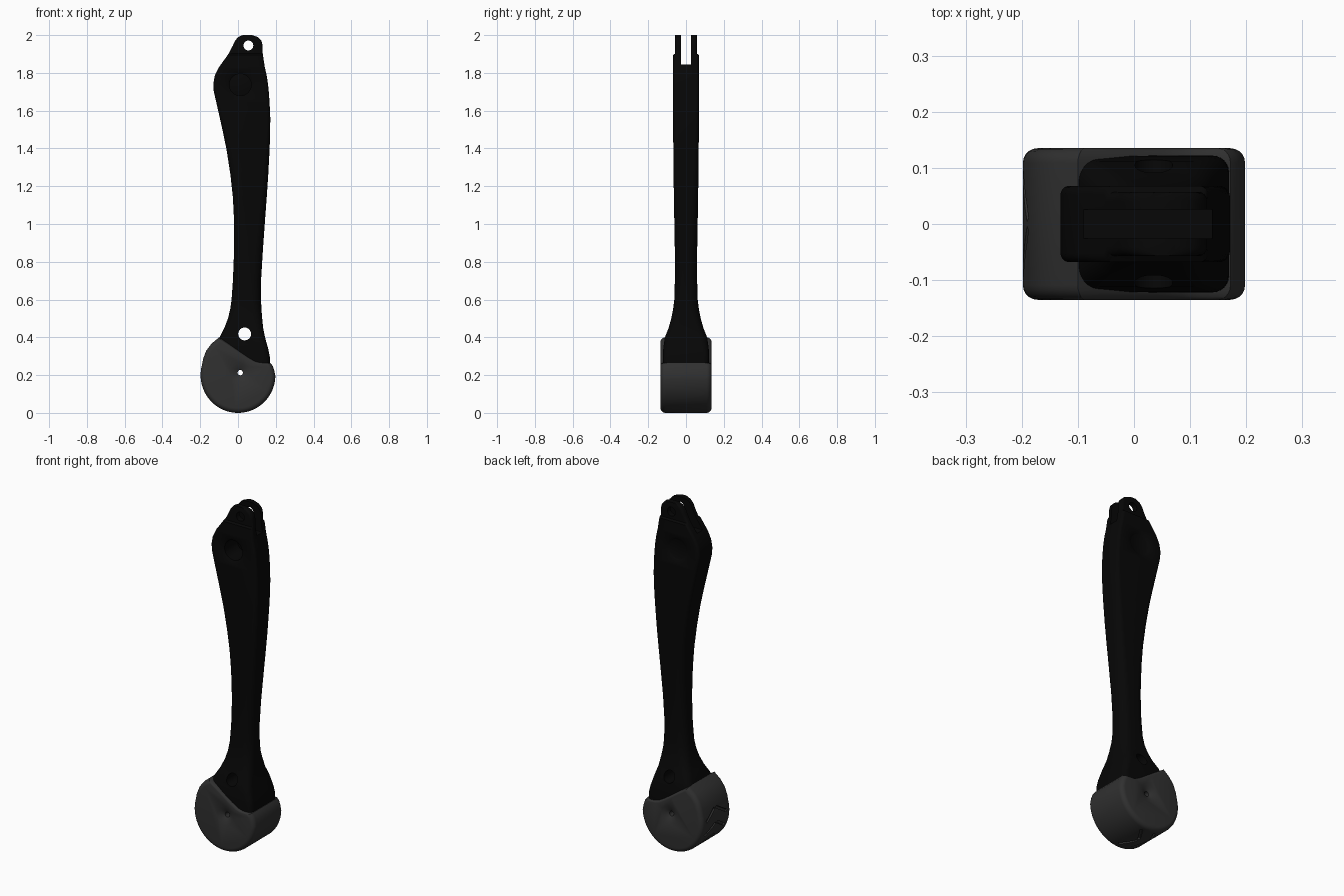
import bpy, bmesh, math
from mathutils import Matrix

if "Cube" in bpy.data.objects:
    bpy.data.objects.remove(bpy.data.objects["Cube"])


def material(name, v):
    m = bpy.data.materials.new(name)
    m.diffuse_color = (v, v, v, 1)
    m.use_nodes = True
    m.node_tree.nodes["Principled BSDF"].inputs["Base Color"].default_value = m.diffuse_color
    return m


def mesh_object(name, bm, mat=None):
    bmesh.ops.recalc_face_normals(bm, faces=bm.faces)
    me = bpy.data.meshes.new(name)
    bm.to_mesh(me)
    bm.free()
    ob = bpy.data.objects.new(name, me)
    bpy.context.collection.objects.link(ob)
    if mat:
        me.materials.append(mat)
    return ob


def loft(name, rows, mat):
    # skin between equal-length point rings, capped at both ends
    bm = bmesh.new()
    rings = [[bm.verts.new(p) for p in row] for row in rows]
    for lo, hi in zip(rings, rings[1:]):
        for i in range(len(lo)):
            j = (i + 1) % len(lo)
            bm.faces.new((lo[i], lo[j], hi[j], hi[i]))
    bm.faces.new(rings[0])
    bm.faces.new(rings[-1])
    return mesh_object(name, bm, mat)


def cone_y(x, y, z, r1, r2, depth):
    # cylinder or cone along y: r1 at the -y end, r2 at the +y end
    bm = bmesh.new()
    mat = Matrix.Translation((x, y, z)) @ Matrix.Rotation(-math.pi / 2, 4, 'X')
    bmesh.ops.create_cone(bm, cap_ends=True, segments=40, radius1=r1,
                          radius2=r2, depth=depth, matrix=mat)
    return mesh_object("cutter", bm)


def box(matrix, size):
    bm = bmesh.new()
    bmesh.ops.create_cube(bm, size=1, matrix=matrix @ Matrix.Diagonal((*size, 1)))
    return mesh_object("cutter", bm)


def cut(ob, cutters):
    bpy.context.view_layer.objects.active = ob
    for c in cutters:
        c.hide_render = True
        mod = ob.modifiers.new("cut", 'BOOLEAN')
        mod.operation, mod.solver, mod.object = 'DIFFERENCE', 'EXACT', c
        bpy.ops.object.modifier_apply(modifier=mod.name)
        bpy.data.objects.remove(c)


def smooth(ob):
    bpy.ops.object.select_all(action='DESELECT')
    ob.select_set(True)
    bpy.context.view_layer.objects.active = ob
    bpy.ops.object.shade_smooth_by_angle(angle=math.radians(35))


def corner_radius(z):
    # the section is nearly oval at the waist and squarer at the fork
    if z > 0.8:
        return 0.05 - 0.034 * min(1, (z - 0.8) / 0.85)
    return 0.03 + 0.02 * min(1, max(0, (z - 0.3) / 0.25))


black = material("leg_black", 0.002)
rubber = material("foot_rubber", 0.03)

# Leg shaft: stations of (z, left x, right x, half thickness)
stations = [
    (0.245, -0.11, 0.170, 0.122), (0.30, -0.112, 0.168, 0.122),
    (0.335, -0.112, 0.161, 0.121), (0.40, -0.098, 0.143, 0.112),
    (0.45, -0.072, 0.133, 0.092), (0.50, -0.053, 0.128, 0.078),
    (0.55, -0.041, 0.124, 0.068), (0.60, -0.034, 0.122, 0.062),
    (0.70, -0.027, 0.122, 0.059), (0.85, -0.021, 0.131, 0.059),
    (1.02, -0.021, 0.143, 0.062), (1.14, -0.027, 0.152, 0.064),
    (1.26, -0.040, 0.160, 0.066), (1.39, -0.060, 0.167, 0.067),
    (1.475, -0.077, 0.170, 0.068), (1.56, -0.096, 0.171, 0.068),
    (1.645, -0.115, 0.167, 0.068), (1.70, -0.128, 0.163, 0.068),
    (1.74, -0.131, 0.159, 0.068), (1.785, -0.123, 0.152, 0.068),
    (1.83, -0.101, 0.142, 0.068), (1.895, -0.054, 0.132, 0.068),
    (1.903, -0.049, 0.131, 0.057), (1.945, -0.027, 0.130, 0.057),
    (1.97, -0.016, 0.124, 0.057), (1.99, 0.001, 0.105, 0.057),
    (2.0, 0.025, 0.075, 0.057)]
rows = []
for z, xl, xr, h in stations:
    cx, hx, r = (xl + xr) / 2, (xr - xl) / 2, corner_radius(z)
    row = []
    for k, (sx, sy) in enumerate([(1, 1), (-1, 1), (-1, -1), (1, -1)]):
        for i in range(7):
            a = math.pi / 2 * (k + i / 6)
            row.append((cx + sx * (hx - r) + r * math.cos(a),
                        sy * (h - r) + r * math.sin(a), z))
    rows.append(row)
leg = loft("leg_shaft", rows, black)

# Leg holes, shallow recess around the main pivot, and the fork slot
cut(leg, [cone_y(0.012, 0, 1.737, 0.058, 0.058, 1),
          cone_y(0.055, 0, 1.945, 0.026, 0.026, 1),
          cone_y(0.035, 0, 0.418, 0.034, 0.034, 1),
          cone_y(0.012, -0.0635, 1.737, 0.08, 0.056, 0.013),
          cone_y(0.012, 0.0635, 1.737, 0.056, 0.08, 0.013),
          box(Matrix.Translation((0, 0, 1.995)), (1, 0.052, 0.3))])
smooth(leg)

# Rubber foot: near-round outline lofted along y with rounded rims
outline = [(-0.10, 0.40), (-0.14, 0.367), (-0.168, 0.33), (-0.185, 0.285)]
for i in range(47):
    a = math.radians(164 + i * (194 / 46))
    outline.append((0.198 * math.cos(a), 0.2 + 0.2 * math.sin(a)))
outline += [(0.192, 0.225), (0.184, 0.248), (0.172, 0.264), (0.15, 0.266),
            (0.12, 0.267), (0.09, 0.275), (0.05, 0.299), (0.0, 0.333), (-0.05, 0.367)]
rim = []
for i in range(6):
    a = math.pi / 2 * i / 5
    rim.append((0.135 - 0.026 * (1 - math.cos(a)), 1 - 0.13 * (1 - math.sin(a))))
levels = [(-y, s) for y, s in rim] + [(y, s) for y, s in reversed(rim)]
foot = loft("rubber_foot", [[(x * s, y, 0.2 + (z - 0.2) * s) for x, z in outline]
                            for y, s in levels], rubber)

# Axle hole with dimples, then chevron tread grooves
cutters = [cone_y(0.012, -0.125, 0.213, 0.055, 0.011, 0.022),
           cone_y(0.012, 0.125, 0.213, 0.011, 0.055, 0.022),
           cone_y(0.012, 0, 0.213, 0.014, 0.014, 1)]
for deg in (170, 195, 220, 245, 270):
    around = Matrix.Translation((0, 0, 0.2)) @ Matrix.Rotation(-math.radians(deg), 4, 'Y')
    for s in (-1, 1):
        cutters.append(box(around @ Matrix.Translation((0.205, s * 0.05, 0))
                           @ Matrix.Rotation(s * math.radians(32), 4, 'X'),
                           (0.036, 0.1, 0.014)))
cut(foot, cutters)
smooth(foot)
